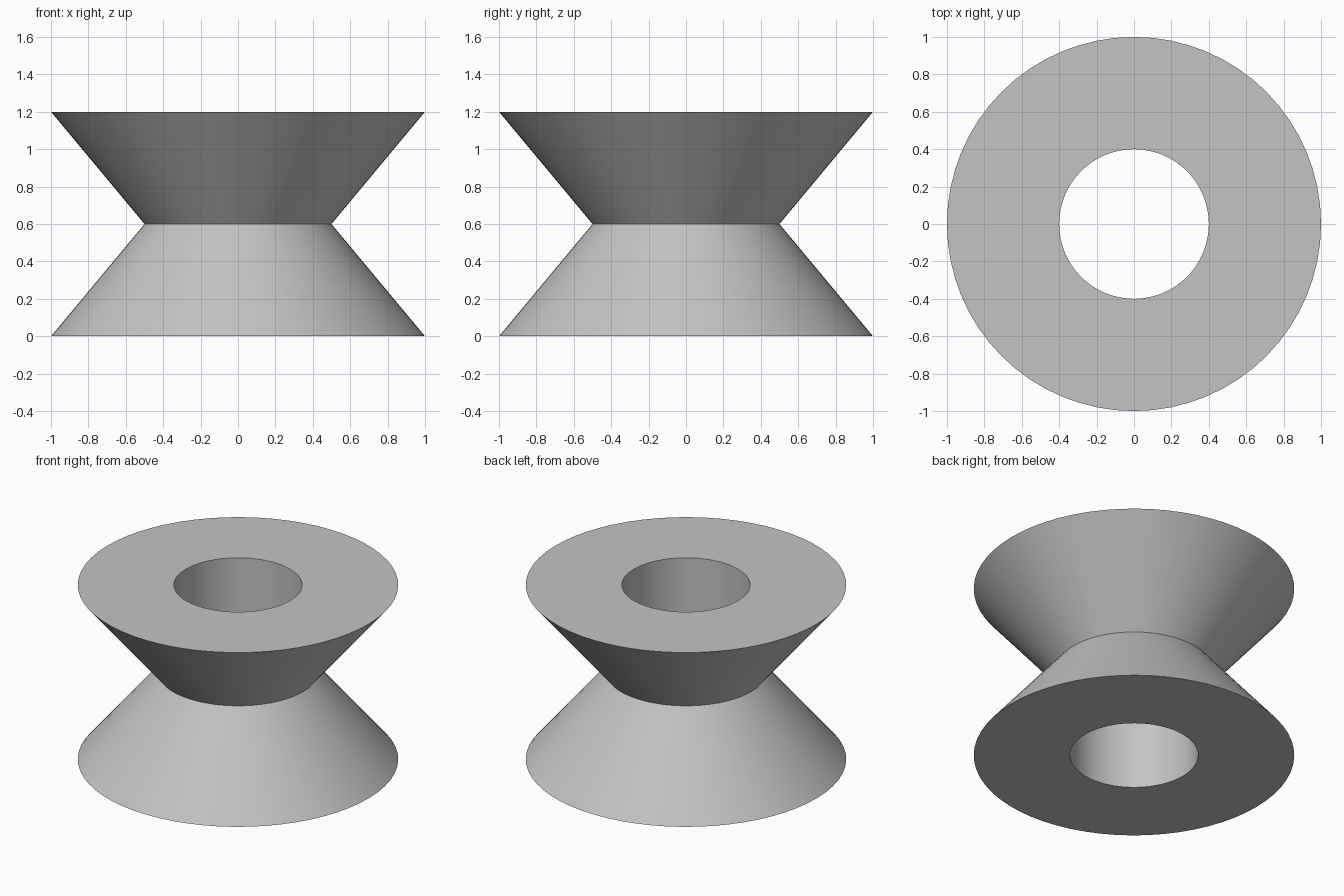
import bpy, bmesh
from math import cos, sin, tau, radians

cube = bpy.data.objects.get("Cube")
if cube:
    bpy.data.objects.remove(cube, do_unlink=True)

SEGMENTS = 64
# Closed (radius, height) outline: bottom rim, waist, top rim, bore
PROFILE = [(1.0, 0.0), (0.5, 0.6), (1.0, 1.2), (0.4, 1.2), (0.4, 0.0)]


def material(name, value):
    mat = bpy.data.materials.new(name)
    mat.use_nodes = True
    colour = (value, value, value, 1.0)
    mat.diffuse_color = colour
    mat.node_tree.nodes["Principled BSDF"].inputs["Base Color"].default_value = colour
    return mat


def revolve(name, profile, mat):
    """Turn a closed outline around the z axis."""
    bm = bmesh.new()
    rings = []
    for i in range(SEGMENTS):
        a = tau * i / SEGMENTS
        rings.append([bm.verts.new((r * cos(a), r * sin(a), z)) for r, z in profile])
    for i, ring in enumerate(rings):
        following = rings[(i + 1) % SEGMENTS]
        for j in range(len(profile)):
            k = (j + 1) % len(profile)
            bm.faces.new((ring[j], following[j], following[k], ring[k]))
    bmesh.ops.recalc_face_normals(bm, faces=bm.faces)
    mesh = bpy.data.meshes.new(name)
    bm.to_mesh(mesh)
    bm.free()
    mesh.materials.append(mat)
    obj = bpy.data.objects.new(name, mesh)
    bpy.context.collection.objects.link(obj)
    return obj


# Waisted roller with a straight bore
roller = revolve("waisted_roller", PROFILE, material("light_grey", 0.55))

# Smooth walls, crisp rims and waist
bpy.ops.object.select_all(action="DESELECT")
roller.select_set(True)
bpy.context.view_layer.objects.active = roller
bpy.ops.object.shade_smooth_by_angle(angle=radians(30))
